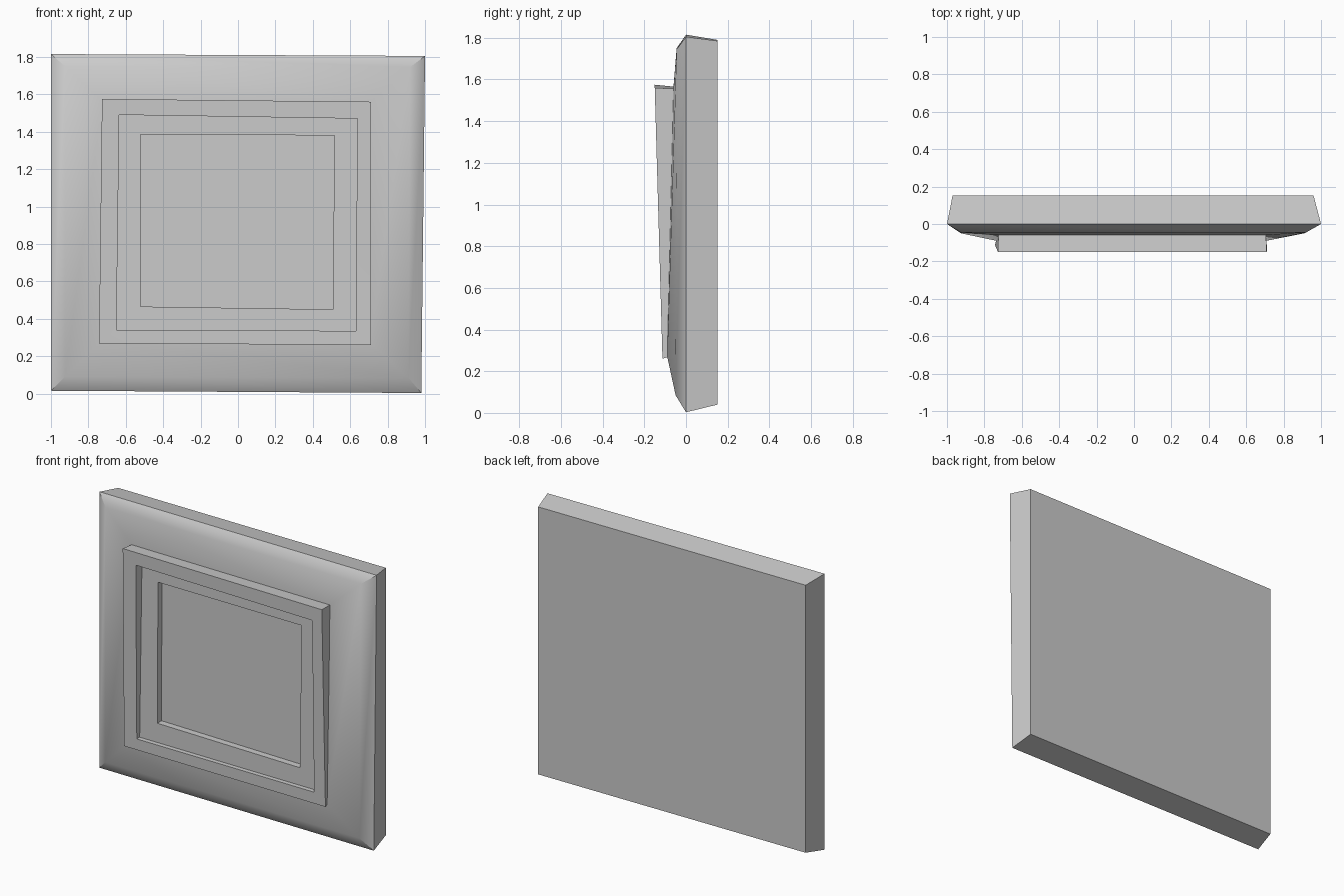
import bpy, bmesh, math

if "Cube" in bpy.data.objects:
    bpy.data.objects.remove(bpy.data.objects["Cube"])

grey = bpy.data.materials.new("plain grey")
grey.diffuse_color = (0.6, 0.6, 0.6, 1)
grey.use_nodes = True
grey.node_tree.nodes["Principled BSDF"].inputs["Base Color"].default_value = grey.diffuse_color


def ring(corners, y_top, y_bottom):
    """Corners as (x, z): top left, top right, bottom right, bottom left."""
    ys = (y_top, y_top, y_bottom, y_bottom)
    return [(x, y, z) for (x, z), y in zip(corners, ys)]


def loft(name, rings, cap_back=False, cap_front=False):
    """Bridge four-cornered rings, ordered from back to front or outside to inside."""
    bm = bmesh.new()
    loops = [[bm.verts.new(p) for p in r] for r in rings]
    for a, b in zip(loops, loops[1:]):
        for i in range(4):
            j = (i + 1) % 4
            bm.faces.new((a[i], a[j], b[j], b[i]))
    if cap_back:
        bm.faces.new(loops[0])
    if cap_front:
        bm.faces.new(loops[-1][::-1])
    me = bpy.data.meshes.new(name)
    bm.to_mesh(me)
    bm.free()
    me.materials.append(grey)
    ob = bpy.data.objects.new(name, me)
    bpy.context.collection.objects.link(ob)
    bpy.context.view_layer.objects.active = ob
    ob.select_set(True)
    bpy.ops.object.shade_smooth_by_angle(angle=math.radians(38))
    ob.select_set(False)
    return ob


back = [(-0.97, 1.79), (0.96, 1.785), (0.96, 0.04), (-0.97, 0.045)]
rim = [(-1.0, 1.815), (1.0, 1.805), (0.98, 0.003), (-1.0, 0.015)]
shoulder = [(-0.925, 1.75), (0.92, 1.745), (0.91, 0.085), (-0.925, 0.09)]
frame_base = [(-0.725, 1.565), (0.705, 1.555), (0.705, 0.27), (-0.735, 0.275)]
frame_outer = [(-0.727, 1.575), (0.71, 1.56), (0.71, 0.26), (-0.743, 0.268)]
frame_inner = [(-0.635, 1.49), (0.638, 1.47), (0.63, 0.335), (-0.65, 0.34)]
panel_edge = [(-0.52, 1.385), (0.515, 1.38), (0.508, 0.45), (-0.522, 0.465)]

# slab with a softly domed front
loft("slab", [ring(back, 0.152, 0.152), ring(rim, 0.0, 0.0),
              ring(shoulder, -0.045, -0.05), ring(frame_base, -0.06, -0.09)],
     cap_back=True)

# raised frame, leaning outwards at the top
loft("raised_frame", [ring(frame_base, -0.05, -0.08), ring(frame_outer, -0.15, -0.113),
                      ring(frame_inner, -0.147, -0.115), ring(frame_inner, -0.083, -0.085)])

# flat ledge inside the frame with the sunken centre panel
loft("sunken_panel", [ring(frame_inner, -0.083, -0.085), ring(panel_edge, -0.083, -0.085),
                      ring(panel_edge, -0.042, -0.042)], cap_front=True)
